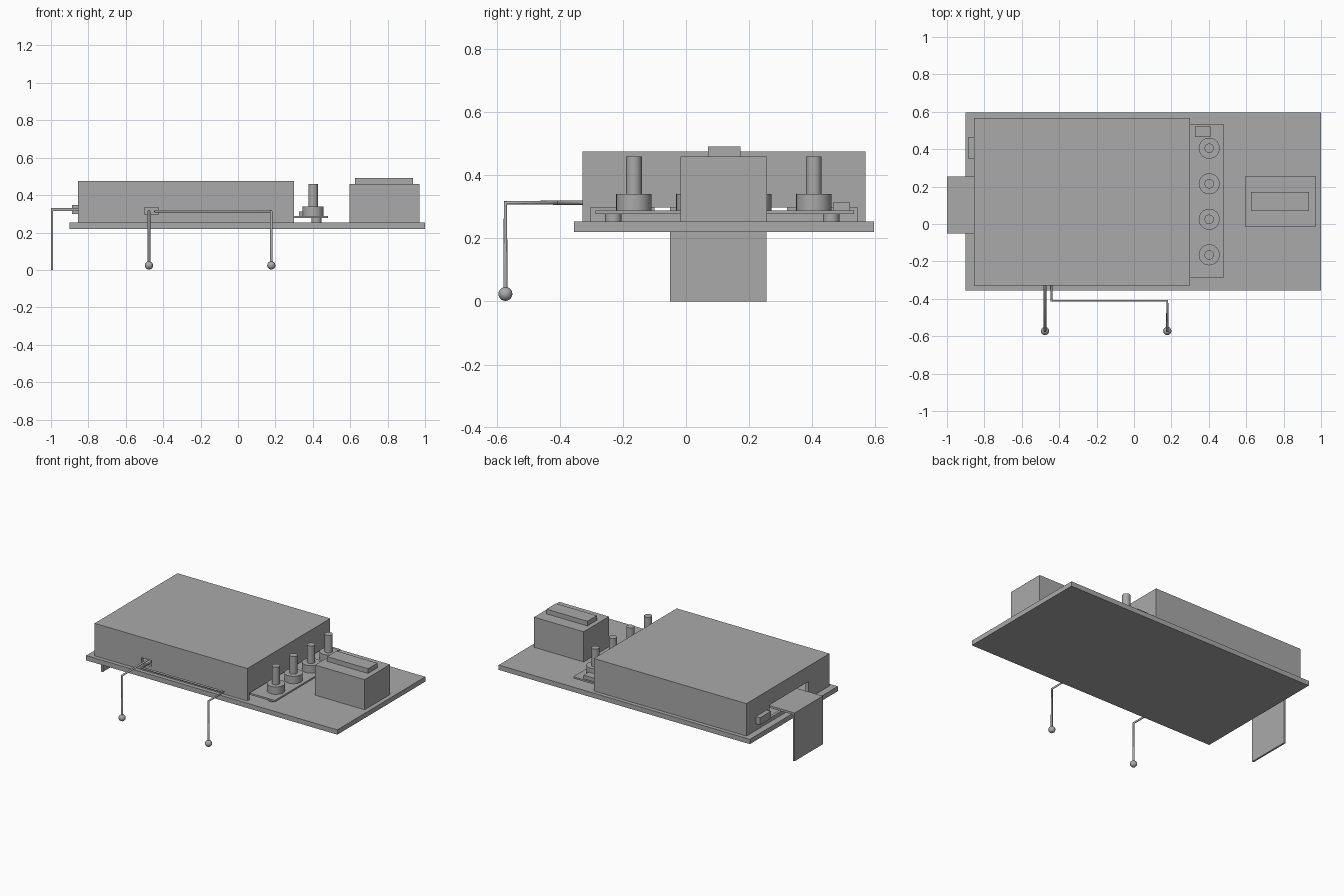
import bpy, math
from mathutils import Vector

cube = bpy.data.objects.get("Cube")
if cube:
    bpy.data.objects.remove(cube, do_unlink=True)

grey = bpy.data.materials.new("plain grey")
grey.use_nodes = True
COLOUR = (0.4, 0.4, 0.4, 1)
grey.diffuse_color = COLOUR
grey.node_tree.nodes["Principled BSDF"].inputs["Base Color"].default_value = COLOUR


def finish(name):
    ob = bpy.context.object
    ob.name = name
    ob.data.materials.append(grey)
    return ob


def box(name, x, y, z):
    """Box given by its (low, high) range on each axis."""
    low, high = Vector(a[0] for a in (x, y, z)), Vector(a[1] for a in (x, y, z))
    bpy.ops.mesh.primitive_cube_add(size=1, location=(low + high) / 2)
    ob = finish(name)
    ob.scale = high - low
    bpy.ops.object.transform_apply(location=False, rotation=False, scale=True)
    return ob


def cylinder(name, x, y, z, radius):
    bpy.ops.mesh.primitive_cylinder_add(vertices=32, radius=radius, depth=z[1] - z[0],
                                        location=(x, y, sum(z) / 2))
    bpy.ops.object.shade_smooth_by_angle(angle=math.radians(40))
    return finish(name)


def wire(name, points, radius=0.007):
    """Round wire along straight segments, with a ball on its last point."""
    curve = bpy.data.curves.new(name, "CURVE")
    curve.dimensions = "3D"
    curve.bevel_depth = radius
    curve.bevel_resolution = 3
    curve.use_fill_caps = True
    spline = curve.splines.new("POLY")
    spline.points.add(len(points) - 1)
    for p, co in zip(spline.points, points):
        p.co = (*co, 1)
    curve.materials.append(grey)
    bpy.context.collection.objects.link(bpy.data.objects.new(name, curve))
    bpy.ops.mesh.primitive_uv_sphere_add(segments=24, ring_count=12, radius=0.022,
                                         location=points[-1])
    bpy.ops.object.shade_smooth()
    finish(name + "_ball")


# Base plate
box("base_plate", (-0.9, 1), (-0.355, 0.595), (0.22, 0.253))

# Hollow housing with openings for the wires, strap and control board
housing = box("housing", (-0.855, 0.3), (-0.328, 0.568), (0.25, 0.475))
cutters = [
    box("cavity_cutter", (-0.835, 0.28), (-0.308, 0.548), (0.2, 0.455)),
    box("wire_cutter", (-0.5, -0.425), (-0.4, -0.25), (0.295, 0.335)),
    box("strap_cutter", (-0.95, -0.8), (-0.1, 0.32), (0.28, 0.37)),
    box("board_cutter", (0.2, 0.4), (-0.303, 0.543), (0.2, 0.298)),
]
for cutter in cutters:
    cutter.hide_render = True
    cutter.hide_set(True)
    mod = housing.modifiers.new(cutter.name, "BOOLEAN")
    mod.object = cutter
    mod.solver = "EXACT"
bpy.context.view_layer.objects.active = housing
housing.select_set(True)
for mod in list(housing.modifiers):
    bpy.ops.object.modifier_apply(modifier=mod.name)
for cutter in cutters:
    bpy.data.objects.remove(cutter, do_unlink=True)

# Folded strap and side socket on the right end
box("strap_top", (-1, -0.75), (-0.05, 0.255), (0.315, 0.33))
box("strap_drop", (-1, -0.988), (-0.05, 0.255), (0, 0.322))
box("side_socket", (-0.887, -0.75), (0.35, 0.465), (0.298, 0.348))

# Control board with standoffs, chip and four control shafts
box("control_board", (0.25, 0.48), (-0.287, 0.532), (0.277, 0.289))
box("board_chip", (0.325, 0.41), (0.465, 0.52), (0.289, 0.313))
for y in (-0.23, 0.46):
    cylinder("standoff", 0.42, y, (0.25, 0.28), 0.026)
for i in range(4):
    y = -0.165 + i * 0.19
    cylinder("control_collar", 0.402, y, (0.289, 0.34), 0.056)
    cylinder("control_shaft", 0.402, y, (0.33, 0.46), 0.025)

# Battery block with raised bar
box("block", (0.595, 0.97), (-0.017, 0.256), (0.25, 0.459))
box("block_bar", (0.625, 0.935), (0.07, 0.172), (0.45, 0.491))

# Probe wires
H, TIP = 0.313, 0.024
wire("right_probe", [(-0.476, -0.25, H), (-0.476, -0.572, H), (-0.476, -0.572, TIP)])
wire("left_probe", [(-0.442, -0.25, H), (-0.442, -0.41, H), (0.178, -0.41, H),
                    (0.178, -0.572, H), (0.178, -0.572, TIP)])
